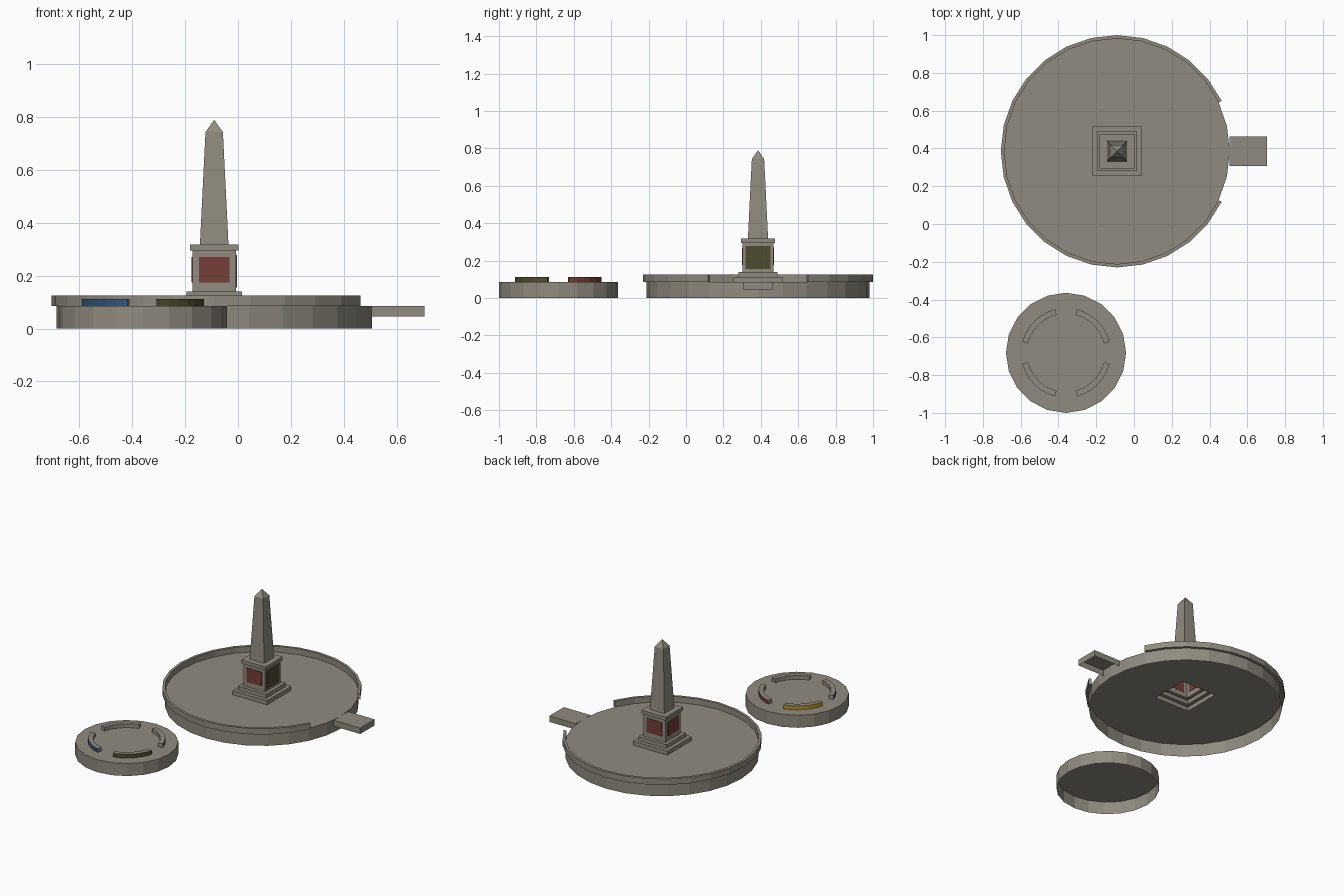
import bpy
import bmesh
from math import cos, sin, radians, tau

cube = bpy.data.objects.get("Cube")
if cube:
    bpy.data.objects.remove(cube)


def material(name, rgb):
    m = bpy.data.materials.new(name)
    m.use_nodes = True
    m.diffuse_color = (*rgb, 1)
    m.node_tree.nodes["Principled BSDF"].inputs["Base Color"].default_value = (*rgb, 1)
    return m


STONE = material("warm grey stone", (0.28, 0.26, 0.215))
RED = material("brick red", (0.18, 0.048, 0.038))
OLIVE = material("dark olive", (0.078, 0.07, 0.028))
BLUE = material("deep blue", (0.026, 0.095, 0.19))
YELLOW = material("gold yellow", (0.45, 0.29, 0.015))

PLAZA = (-0.09, 0.385)     # centre of the large round platform
ROUND = (-0.36, -0.682)    # centre of the small round platform
FLOOR = 0.085


def finish(name, bm, mats, centre=(0, 0), recalc=True):
    if recalc:
        bmesh.ops.recalc_face_normals(bm, faces=bm.faces)
    mesh = bpy.data.meshes.new(name)
    bm.to_mesh(mesh)
    bm.free()
    for m in mats:
        mesh.materials.append(m)
    ob = bpy.data.objects.new(name, mesh)
    ob.location = (*centre, 0)
    bpy.context.collection.objects.link(ob)
    return ob


def circle(bm, r, n, z):
    return [bm.verts.new((r * cos(tau * i / n), r * sin(tau * i / n), z)) for i in range(n)]


def square(bm, h, z):
    return [bm.verts.new((x * h, y * h, z)) for x, y in ((-1, -1), (1, -1), (1, 1), (-1, 1))]


def skirt(bm, low, high):
    n = len(low)
    for i in range(n):
        j = (i + 1) % n
        bm.faces.new((low[i], low[j], high[j], high[i]))


def platform(name, centre, r, n, hole=0):
    """Round platform, open underneath, with an optional square hole in its top."""
    bm = bmesh.new()
    top = circle(bm, r, n, FLOOR)
    skirt(bm, circle(bm, r, n, 0), top)
    if hole:
        inner = square(bm, hole, FLOOR)
        edges = [bm.edges.get((top[i], top[i - 1])) for i in range(n)]
        edges += [bm.edges.new((inner[i], inner[i - 1])) for i in range(4)]
        bmesh.ops.triangle_fill(bm, use_beauty=True, edges=edges, normal=(0, 0, 1))
    else:
        bm.faces.new(top)
    return finish(name, bm, [STONE], centre, recalc=False)


def arc_block(name, centre, r0, r1, a0, a1, n, z0, z1, outer):
    """Curved block; its outer side takes the second material."""
    bm = bmesh.new()
    rings = []
    for i in range(n + 1):
        a = radians(a0 + (a1 - a0) * i / n)
        rings.append([bm.verts.new((r * cos(a), r * sin(a), z))
                      for r, z in ((r0, z0), (r1, z0), (r1, z1), (r0, z1))])
    for p, q in zip(rings, rings[1:]):
        for k in range(4):
            f = bm.faces.new((p[k], q[k], q[(k + 1) % 4], p[(k + 1) % 4]))
            f.material_index = int(k == 1)
    bm.faces.new(rings[0])
    bm.faces.new(rings[-1])
    return finish(name, bm, [STONE, outer], centre)


def box(name, x, y, z, mat, open_bottom=False):
    bm = bmesh.new()
    bmesh.ops.create_cube(bm, size=1)
    for v in bm.verts:
        v.co = [lo + (c + 0.5) * (hi - lo) for c, (lo, hi) in zip(v.co, (x, y, z))]
    if open_bottom:
        bmesh.ops.delete(bm, geom=[f for f in bm.faces if f.normal.z < -0.5], context="FACES")
    return finish(name, bm, [mat], recalc=False)


# Large platform with a parapet that leaves an entrance gap on +x
platform("plaza_platform", PLAZA, 0.597, 28, hole=0.13)
STEP = 360 / 28
arc_block("plaza_parapet", PLAZA, 0.597, 0.615, 2 * STEP, 360 - 2 * STEP, 24,
          FLOOR, 0.125, STONE)
box("entrance_walkway", (0.505, 0.705), (0.307, 0.463), (0.045, FLOOR), STONE, True)

# Monument: stepped base, pedestal, cornice and obelisk as one square loft
PROFILE = [(0.13, FLOOR), (0.13, 0.113), (0.105, 0.113), (0.105, 0.14),
           (0.082, 0.14), (0.082, 0.295), (0.092, 0.295), (0.092, 0.318),
           (0.054, 0.318), (0.033, 0.743)]
bm = bmesh.new()
loops = [square(bm, h, z) for h, z in PROFILE]
for low, high in zip(loops, loops[1:]):
    skirt(bm, low, high)
tip = bm.verts.new((0, 0, 0.79))
for i in range(4):
    bm.faces.new((loops[-1][i], loops[-1][(i + 1) % 4], tip))
finish("obelisk_monument", bm, [STONE], PLAZA, recalc=False)

# Painted plaques on the four pedestal sides
for name, turn, half, z0, z1, mat in (("front", 0, 0.057, 0.175, 0.27, RED),
                                      ("left", 90, 0.068, 0.155, 0.278, OLIVE),
                                      ("back", 180, 0.057, 0.175, 0.27, RED),
                                      ("right", 270, 0.057, 0.175, 0.27, RED)):
    plaque = box(name + "_plaque", (-half, half), (-0.086, -0.08), (z0, z1), mat)
    plaque.location = (*PLAZA, 0)
    plaque.rotation_euler.z = radians(turn)

# Small platform with four curved benches, each painted on its outer side
platform("bench_platform", ROUND, 0.318, 20)
for name, start, mat in (("back_left", 0, RED), ("back_right", 90, YELLOW),
                         ("front_right", 180, BLUE), ("front_left", 270, OLIVE)):
    arc_block(name + "_bench", ROUND, 0.207, 0.238, start + 14, start + 76, 6,
              FLOOR, 0.111, mat)
